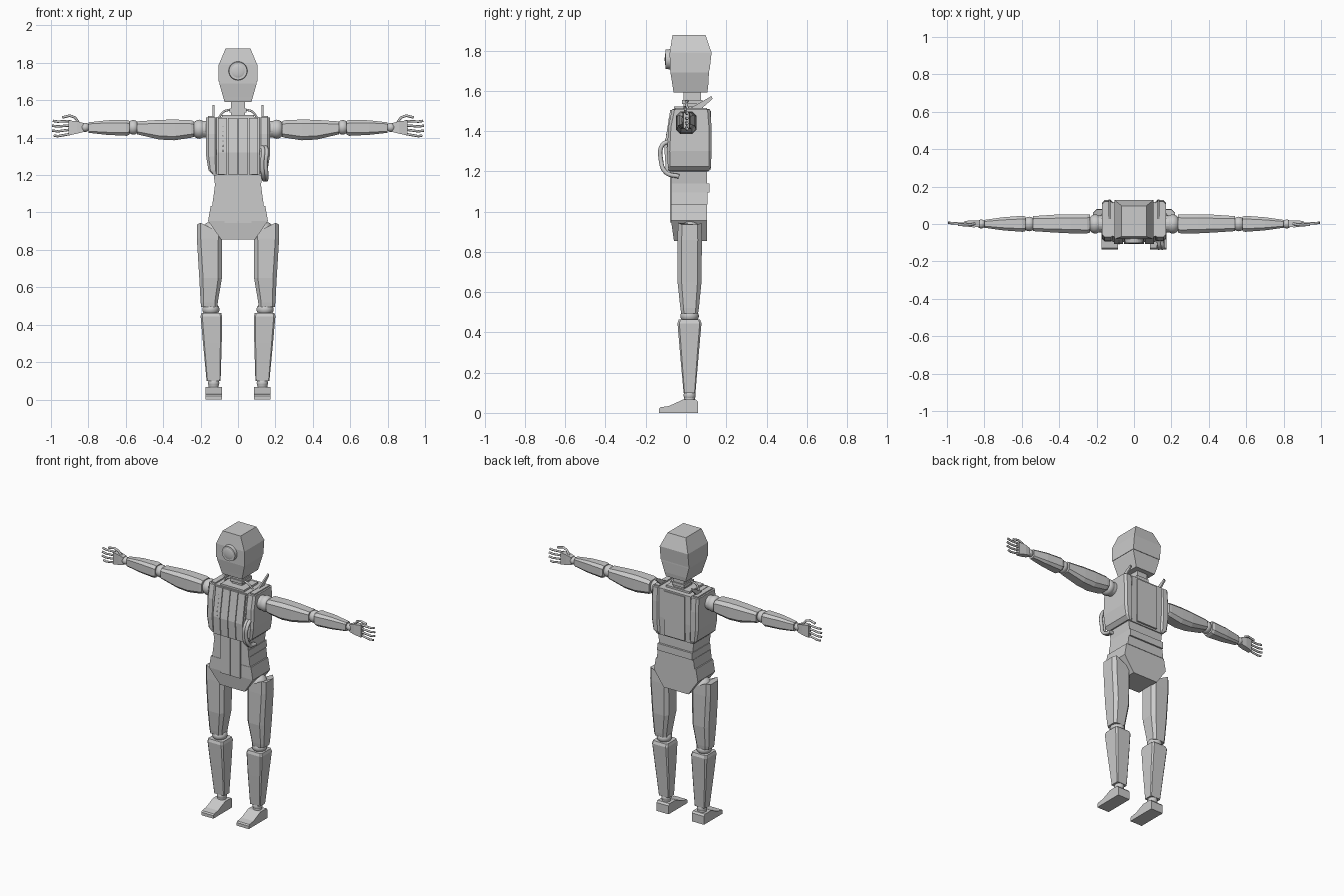
import bpy, bmesh, math
from mathutils import Vector

cube = bpy.data.objects.get("Cube")
if cube:
    bpy.data.objects.remove(cube, do_unlink=True)

grey = bpy.data.materials.new("plain grey")
grey.use_nodes = True
grey.diffuse_color = (0.6, 0.6, 0.6, 1)
grey.node_tree.nodes["Principled BSDF"].inputs["Base Color"].default_value = (0.6, 0.6, 0.6, 1)


def finish(name, bm, smooth=False):
    bmesh.ops.recalc_face_normals(bm, faces=bm.faces)
    me = bpy.data.meshes.new(name)
    for f in bm.faces:
        f.smooth = smooth
    bm.to_mesh(me)
    bm.free()
    me.materials.append(grey)
    ob = bpy.data.objects.new(name, me)
    bpy.context.collection.objects.link(ob)
    return ob


def loft(name, rings, axis="z", side=1, cut=0.0, tweak=None):
    """Rings are (position, u0, u1, v0, v1); cut chamfers the corners."""
    bm = bmesh.new()
    loops = []
    for p, u0, u1, v0, v1 in rings:
        c = cut * min(u1 - u0, v1 - v0)
        if c:
            pts = [(u0 + c, v0), (u1 - c, v0), (u1, v0 + c), (u1, v1 - c),
                   (u1 - c, v1), (u0 + c, v1), (u0, v1 - c), (u0, v0 + c)]
        else:
            pts = [(u0, v0), (u1, v0), (u1, v1), (u0, v1)]
        co = [Vector((u, v, p) if axis == "z" else (p, u, v)) for u, v in pts]
        if tweak:
            co = [tweak(q) for q in co]
        loops.append([bm.verts.new((q.x * side, q.y, q.z)) for q in co])
    for a, b in zip(loops, loops[1:]):
        for i in range(len(a)):
            j = (i + 1) % len(a)
            bm.faces.new((a[i], a[j], b[j], b[i]))
    bm.faces.new(loops[0])
    bm.faces.new(loops[-1])
    return finish(name, bm)


def box(name, x0, x1, y0, y1, z0, z1, side=1):
    return loft(name, [(z0, x0, x1, y0, y1), (z1, x0, x1, y0, y1)], side=side)


def ball(name, loc, r, scale=(1, 1, 1)):
    bm = bmesh.new()
    bmesh.ops.create_uvsphere(bm, u_segments=24, v_segments=14, radius=r)
    ob = finish(name, bm, True)
    ob.location, ob.scale = loc, scale
    return ob


def cylinder(name, loc, r1, r2, depth, rot=(0, 0, 0)):
    bm = bmesh.new()
    bmesh.ops.create_cone(bm, cap_ends=True, segments=28, radius1=r1, radius2=r2, depth=depth)
    ob = finish(name, bm)
    ob.location, ob.rotation_euler = loc, rot
    return ob


def tube(name, pts, r, side=1, kind="BEZIER"):
    cu = bpy.data.curves.new(name, "CURVE")
    cu.dimensions, cu.bevel_depth, cu.bevel_resolution = "3D", r, 2
    cu.resolution_u, cu.use_fill_caps = 6, True
    sp = cu.splines.new(kind)
    target = sp.bezier_points if kind == "BEZIER" else sp.points
    target.add(len(pts) - 1)
    for bp, (x, y, z) in zip(target, pts):
        if kind == "BEZIER":
            bp.co = (x * side, y, z)
            bp.handle_left_type = bp.handle_right_type = "AUTO"
        else:
            bp.co = (x * side, y, z, 1)
    cu.materials.append(grey)
    ob = bpy.data.objects.new(name, cu)
    bpy.context.collection.objects.link(ob)


# Head, jaw, eye and neck
loft("skull", [(1.70, -.103, .103, -.08, .117), (1.79, -.103, .103, -.081, .127),
               (1.878, -.066, .066, -.067, .097)])
loft("jaw", [(1.592, -.072, .072, -.062, .106), (1.62, -.08, .08, -.066, .11),
             (1.69, -.1, .1, -.077, .114), (1.70, -.1, .1, -.077, .114)])
cylinder("eye_ring", (0, -.083, 1.757), .052, .048, .036, (math.pi / 2, 0, 0))
ball("eye_lens", (0, -.097, 1.757), .04, (1, .22, 1))
box("neck", -.037, .037, -.012, .075, 1.5, 1.6)
box("neck_ring", -.045, .045, -.02, .083, 1.535, 1.555)
box("neck_yoke", -.085, .085, -.06, .085, 1.505, 1.522)

# Chest core and front strips
loft("chest_core", [(1.2, -.116, .116, -.085, .112), (1.32, -.116, .116, -.096, .118),
                    (1.51, -.116, .116, -.066, .118)])
for s in (-1, 1):
    for x0, x1 in ((.002, .054), (.058, .108)):
        loft("chest_strip", [(1.203, x0, x1, -.1, -.08), (1.32, x0, x1, -.108, -.08),
                             (1.506, x0, x1, -.078, -.06)], side=s)
    box("belly_strip", .002, .072, -.08, -.06, .945, 1.2, s)
for i in range(7):
    ball("rivet", (-.08, -.105 + .0046 * i, 1.33 + .026 * i), .004)
box("back_panel", -.075, .075, .11, .124, 1.21, 1.5)

# Waist bands and pelvis
for z0, z1, w0, w1, back in ((1.14, 1.2, .122, .13, .105), (1.095, 1.14, .128, .126, .118),
                             (1.035, 1.095, .138, .13, .108)):
    loft("waist_band", [(z0, -w0, w0, -.072, back), (z1, -w1, w1, -.072, back)])
loft("hip_band", [(.955, -.16, .16, -.074, .105), (1.035, -.146, .146, -.074, .105)])
loft("pelvis", [(.855, -.09, .09, -.06, .105), (.955, -.16, .16, -.074, .105)])


def thigh_top(q):
    # slant the upper end down towards the crotch
    if q.z > .92:
        q.z -= .9 * max(0, .17 - q.x) + .5 * max(0, q.x - .18)
    return q


for s in (-1, 1):
    # Chest side pods, fins and neck cables
    loft("side_pod", [(1.203, .11, .135, -.085, .115), (1.225, .11, .158, -.09, .124),
                      (1.30, .11, .17, -.094, .127), (1.42, .11, .17, -.088, .127),
                      (1.508, .11, .17, -.07, .12)], side=s, cut=.22)
    box("pod_cap", .125, .16, -.055, .105, 1.505, 1.516, s)
    bm = bmesh.new()
    outline = [(.015, 1.51), (.075, 1.51), (.132, 1.56), (.126, 1.574)]
    f = bm.faces.new([bm.verts.new((.126 * s, y, z)) for y, z in outline])
    ext = bmesh.ops.extrude_face_region(bm, geom=[f])["geom"]
    bmesh.ops.translate(bm, vec=(.01 * s, 0, 0),
                        verts=[v for v in ext if isinstance(v, bmesh.types.BMVert)])
    finish("shoulder_fin", bm)
    tube("neck_cable", [(.1, .01, 1.51), (.075, 0, 1.54), (.03, .01, 1.55)], .006, s)

    # Arms
    cylinder("shoulder_hub", (.185 * s, 0, 1.445), .045, .045, .05, (0, math.pi / 2, 0))
    ball("shoulder_joint", (.207 * s, 0, 1.445), .051, (.8, 1, 1))
    loft("upper_arm", [(.235, -.046, .05, 1.405, 1.487), (.25, -.05, .052, 1.4, 1.493),
                       (.34, -.05, .052, 1.386, 1.497), (.42, -.046, .05, 1.39, 1.495),
                       (.54, -.038, .042, 1.418, 1.487)], "x", s, .2)
    ball("elbow_joint", (.56 * s, 0, 1.455), .039, (.85, 1, 1))
    loft("forearm", [(.58, -.038, .04, 1.417, 1.49), (.595, -.042, .044, 1.41, 1.495),
                     (.70, -.034, .036, 1.415, 1.493),
                     (.80, -.02, .022, 1.426, 1.482)], "x", s, .2)
    ball("wrist_joint", (.817 * s, 0, 1.455), .024)
    loft("palm", [(.826, -.016, .018, 1.43, 1.478), (.86, -.018, .02, 1.422, 1.488),
                  (.905, -.012, .016, 1.412, 1.492)], "x", s)
    for i in range(4):
        z = 1.42 + .023 * i
        end = 1.412 + .026 * i
        reach = (.985, .994, .994, .99)[i]
        tube("finger", [(.895, .003, z), (.93, .002, (z + end) / 2 - .002), (.965, .004, end - .004),
                        (reach, .006, end)], .0065, s, "POLY")
    tube("thumb", [(.85, .002, 1.478), (.872, -.004, 1.508), (.9, -.006, 1.518),
                   (.94, -.004, 1.508)], .007, s, "POLY")

    # Legs
    ball("hip_joint", (.135 * s, .02, .9), .055)
    loft("thigh", [(.495, .11, .197, -.024, .06), (.52, .108, .2, -.028, .064),
                   (.65, .086, .207, -.042, .077), (.86, .085, .22, -.042, .079),
                   (.955, .085, .22, -.04, .077)], side=s, cut=.17, tweak=thigh_top)
    ball("knee_joint", (.145 * s, .018, .482), .046, (1, 1, .8))
    loft("shin", [(.1, .093, .168, -.012, .047), (.3, .087, .187, -.03, .064),
                  (.445, .085, .2, -.042, .077), (.463, .09, .195, -.036, .07)], side=s, cut=.08)
    cylinder("ankle_post", (.13 * s, .018, .08), .027, .027, .07)
    ball("ankle_joint", (.13 * s, .018, .088), .03)

    # Foot, lofted from heel to toe
    bm = bmesh.new()
    side_profile = [(.06, 0), (.06, .055), (.05, .066), (-.015, .066), (-.085, .034),
                    (-.128, .028), (-.135, .02), (-.135, 0)]
    f = bm.faces.new([bm.verts.new((.085 * s, y, z)) for y, z in side_profile])
    ext = bmesh.ops.extrude_face_region(bm, geom=[f])["geom"]
    bmesh.ops.translate(bm, vec=(.088 * s, 0, 0),
                        verts=[v for v in ext if isinstance(v, bmesh.types.BMVert)])
    finish("foot", bm)

# Twin hoses at the left side of the chest
for dx in (0, .018):
    tube("side_hose", [(.13 + dx, -.085, 1.35), (.135 + dx, -.118, 1.33), (.13 + dx, -.125, 1.26),
                       (.135 + dx, -.1, 1.195), (.14 + dx * .6, -.035, 1.175)], .011)
